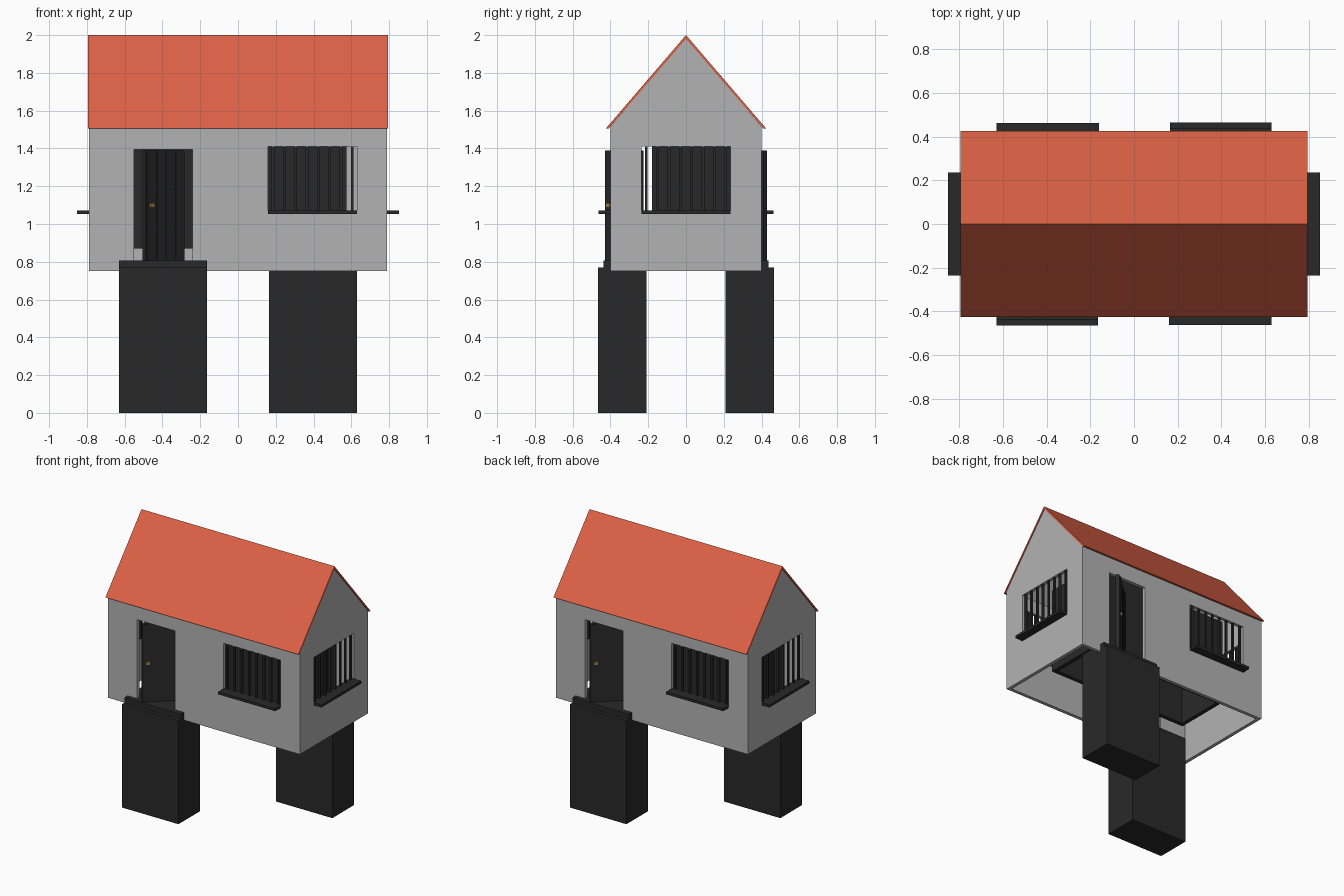
import bpy, bmesh, math
from mathutils import Matrix, Vector

if "Cube" in bpy.data.objects:
    bpy.data.objects.remove(bpy.data.objects["Cube"])


def material(name, rgb):
    m = bpy.data.materials.new(name)
    m.diffuse_color = (*rgb, 1)
    m.use_nodes = True
    m.node_tree.nodes["Principled BSDF"].inputs["Base Color"].default_value = m.diffuse_color
    return m


RED = material("roof_red", (0.72, 0.12, 0.06))
DARK = material("dark", (0.022, 0.022, 0.022))
GREY = material("wall_grey", (0.45, 0.45, 0.45))
BRASS = material("brass", (0.35, 0.23, 0.08))
HALF_TURN = Matrix.Rotation(math.pi, 4, 'Z')


def finish(name, bm, mat, matrix=None):
    bmesh.ops.recalc_face_normals(bm, faces=bm.faces)
    if matrix:
        bmesh.ops.transform(bm, matrix=matrix, verts=bm.verts)
    me = bpy.data.meshes.new(name)
    bm.to_mesh(me)
    bm.free()
    ob = bpy.data.objects.new(name, me)
    bpy.context.collection.objects.link(ob)
    if mat:
        me.materials.append(mat)
    return ob


def add_box(bm, lo, hi, matrix=Matrix()):
    lo, hi = Vector(lo), Vector(hi)
    m = matrix @ Matrix.Translation((lo + hi) / 2) @ Matrix.Diagonal((*(hi - lo), 1))
    bmesh.ops.create_cube(bm, size=1, matrix=m)


def boxes(name, spans, mat, matrix=None):
    bm = bmesh.new()
    for lo, hi in spans:
        add_box(bm, lo, hi)
    return finish(name, bm, mat, matrix)


def prism(name, profile, x, mat):
    # extrude a y,z profile along x, symmetric about x = 0
    bm = bmesh.new()
    f = bm.faces.new([bm.verts.new((-x, y, z)) for y, z in profile])
    ext = bmesh.ops.extrude_face_region(bm, geom=[f])
    vs = [v for v in ext["geom"] if isinstance(v, bmesh.types.BMVert)]
    bmesh.ops.translate(bm, verts=vs, vec=(2 * x, 0, 0))
    return finish(name, bm, mat)


def cut(ob, cutters):
    for c in cutters:
        mod = ob.modifiers.new("cut", 'BOOLEAN')
        mod.operation, mod.solver, mod.object = 'DIFFERENCE', 'EXACT', c
        c.hide_render = True
    dg = bpy.context.evaluated_depsgraph_get()
    me = bpy.data.meshes.new_from_object(ob.evaluated_get(dg))
    ob.modifiers.clear()
    ob.data = me
    for c in cutters:
        bpy.data.objects.remove(c)


# hollow gabled walls, open underneath, with window and door openings
walls = prism("walls", [(-.4, .75), (.4, .75), (.4, 1.515), (0, 1.985), (-.4, 1.515)], .79, GREY)
inner = prism("inner_cutter", [(-.375, .6), (.375, .6), (.375, 1.51), (0, 1.955), (-.375, 1.51)], .765, None)
long_cut = [boxes("opening_cutter", [s], None) for s in (
    ((.16, -.6, 1.06), (.63, -.3, 1.41)), ((-.63, .3, 1.06), (-.16, .6, 1.41)),
    ((-.55, -.6, .80), (-.24, -.3, 1.395)), ((.24, .3, .80), (.55, .6, 1.395)),
    ((.7, -.235, 1.06), (.9, .235, 1.41)), ((-.9, -.235, 1.06), (-.7, .235, 1.41)))]
cut(walls, [inner] + long_cut)

# folded roof sheet
prism("roof", [(-.425, 1.505), (0, 2.0), (.425, 1.505), (.41, 1.505), (0, 1.98), (-.41, 1.505)], .795, RED)

# dark inner chamber, open underneath
chamber = boxes("inner_chamber", [((-.58, -.18, .87), (.575, .24, 1.5))], DARK)
cut(chamber, [boxes("chamber_cutter", [((-.55, -.15, .7), (.545, .21, 1.47))], None)])


def window(name, matrix):
    # local frame: opening centred on x = 0, wall face on y = 0, outside is -y
    bm = bmesh.new()
    for i in range(8):
        x = -.21 + i * .06
        add_box(bm, (x - .007, .004, 1.06), (x + .007, .018, 1.41))
    finish(name + "_bars", bm, DARK, matrix)
    boxes(name + "_sill", [((-.235, -.062, 1.053), (.235, .025, 1.072))], DARK, matrix)


for side, turn in (("front", Matrix()), ("back", HALF_TURN)):
    window(side + "_window", turn @ Matrix.Translation((.395, -.4, 0)))

    # solid leg with a step on top below the doorway
    boxes(side + "_leg", [((-.63, -.465, 0), (-.165, -.21, .77)),
                          ((-.63, -.437, .77), (-.165, -.21, .808))], DARK, turn)

    # door standing ajar, with plank ridges and a handle
    m = turn @ Matrix.Translation((-.49, -.43, 0)) @ Matrix.Rotation(math.radians(42), 4, 'Z')
    boxes(side + "_door", [((0, 0, .808), (.28, .025, 1.39))] +
          [((.01 + i * .068, -.004, .815), (.066 + i * .068, 0, 1.385)) for i in range(4)], DARK, m)
    boxes(side + "_door_handle", [((.025, -.016, 1.087), (.055, 0, 1.112))], BRASS, m)

for side, angle in (("right", 90), ("left", -90)):
    r = Matrix.Rotation(math.radians(angle), 4, 'Z')
    window(side + "_window", r @ Matrix.Translation((0, -.79, 0)))
